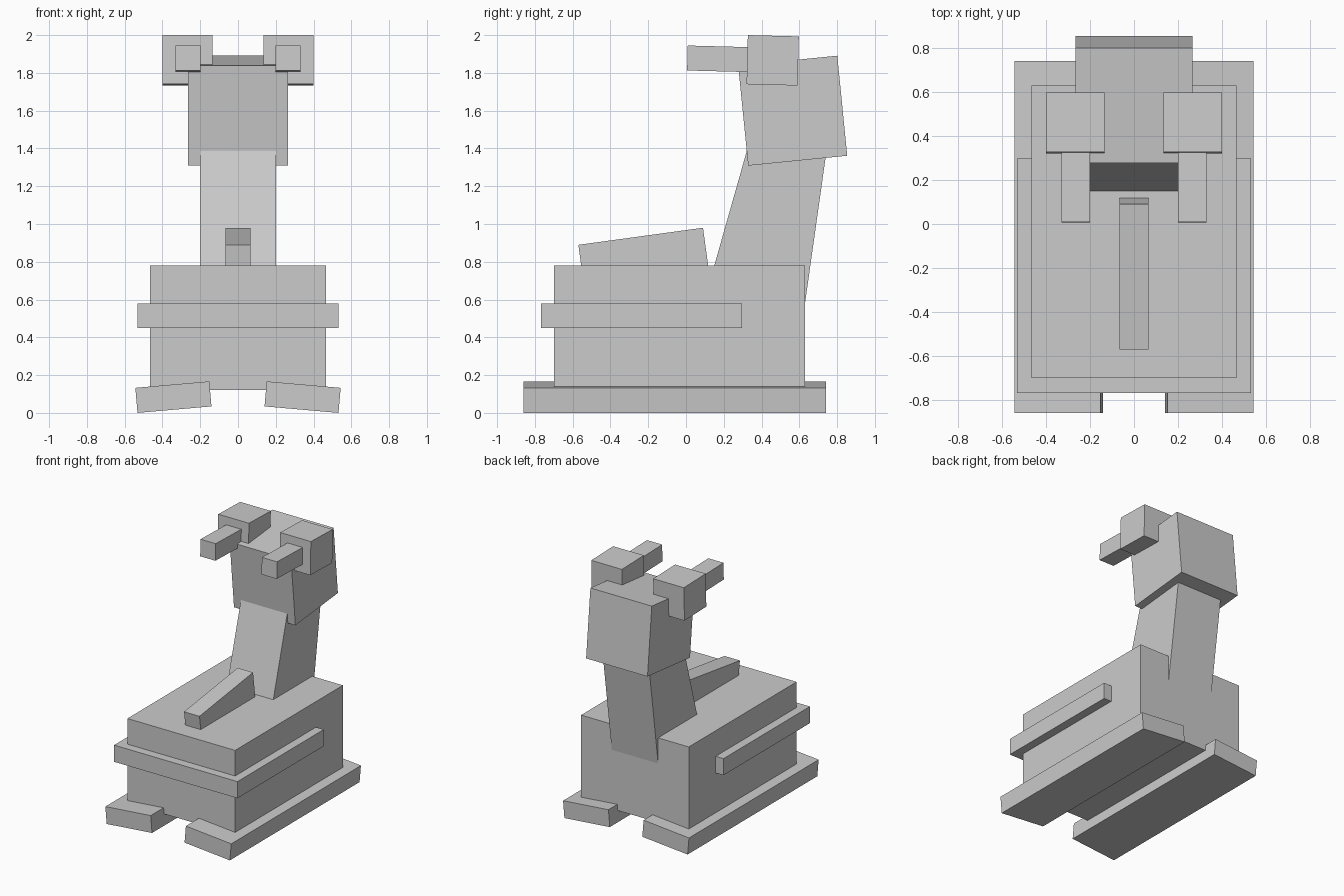
import bpy
from math import radians

if "Cube" in bpy.data.objects:
    bpy.data.objects.remove(bpy.data.objects["Cube"])


def box(name, centre, size, rot=(0, 0, 0)):
    bpy.ops.mesh.primitive_cube_add(size=1, location=centre,
                                    rotation=[radians(a) for a in rot])
    ob = bpy.context.object
    ob.name = name
    ob.scale = size
    bpy.ops.object.transform_apply(location=False, rotation=False, scale=True)
    return ob


def side_prism(name, profile, half_width):
    """Extrude a (y, z) outline across x."""
    n = len(profile)
    verts = [(x, y, z) for x in (-half_width, half_width) for y, z in profile]
    faces = [tuple(reversed(range(n))), tuple(range(n, 2 * n))]
    faces += [(i, (i + 1) % n, n + (i + 1) % n, n + i) for i in range(n)]
    mesh = bpy.data.meshes.new(name)
    mesh.from_pydata(verts, [], faces)
    ob = bpy.data.objects.new(name, mesh)
    bpy.context.collection.objects.link(ob)
    return ob


# Body with its wrap-around front band
box("body", (0, -0.035, 0.45), (0.93, 1.33, 0.66))
box("band", (0, -0.235, 0.515), (1.065, 1.065, 0.13))

# Tilted ridge on top of the body
box("top_ridge", (0, -0.223, 0.811), (0.133, 0.666, 0.25), (7.8, 0, 0))

# Tapered neck leaning backwards, sunk into body and head
side_prism("neck", [(0.093, 0.58), (0.63, 0.58), (0.76, 1.5), (0.354, 1.5)], 0.2)

# Tilted head
box("head", (0, 0.565, 1.60), (0.53, 0.527, 0.532), (5.7, 0, 0))

# Paired parts: splayed runners, eye blocks and eye stalks
for side, s in (("left", -1), ("right", 1)):
    box(f"runner_{side}", (0.342 * s, -0.06, 0.0835), (0.393, 1.6, 0.133), (0, 5 * s, 0))
    box(f"eye_block_{side}", (0.2675 * s, 0.459, 1.8665), (0.265, 0.27, 0.26), (-1.5, 0, 0))
    box(f"eye_stalk_{side}", (0.265 * s, 0.2275, 1.873), (0.131, 0.44, 0.132), (-1.5, 0, 0))
